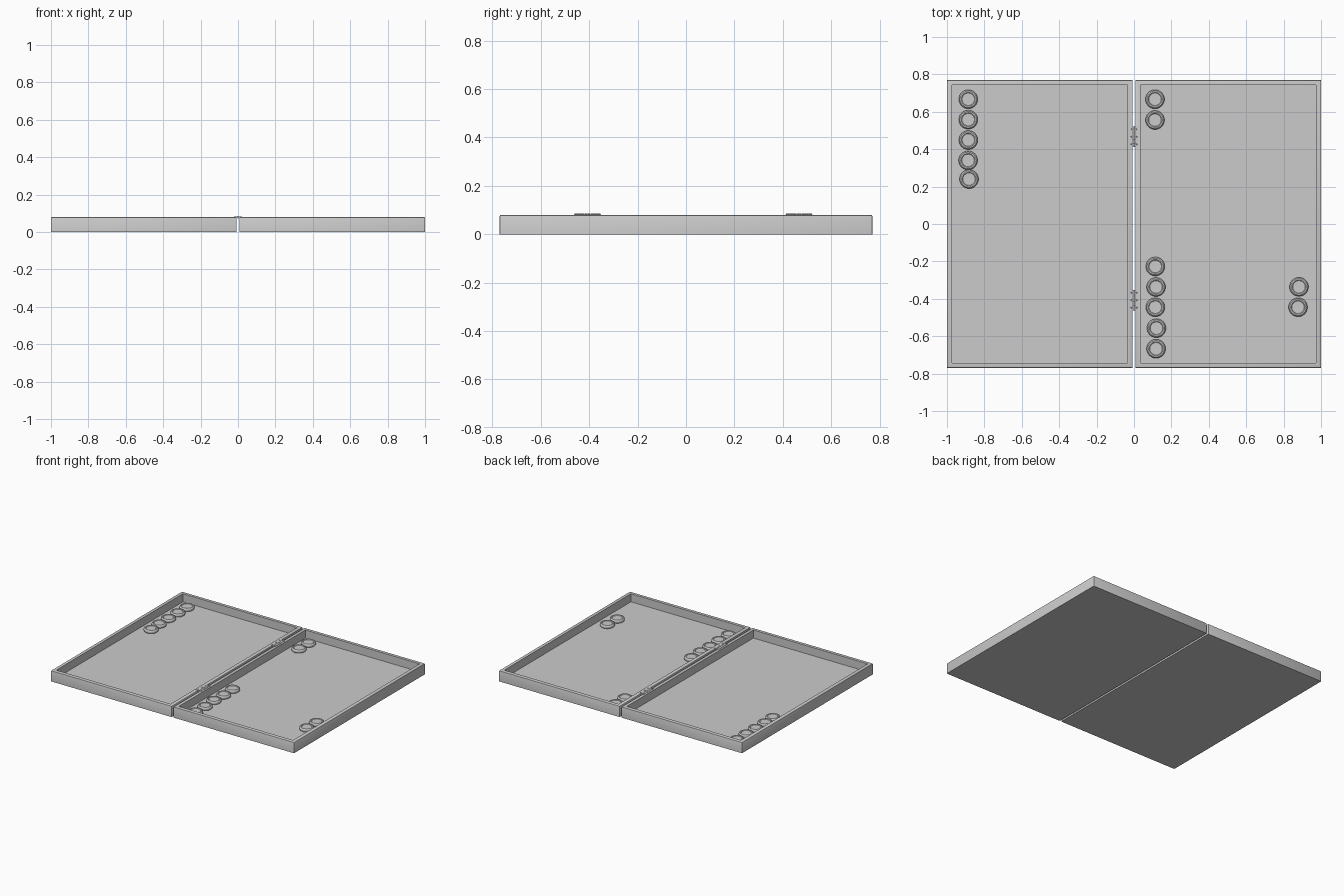
import bpy, bmesh, math
from mathutils import Matrix, Vector

if "Cube" in bpy.data.objects:
    bpy.data.objects.remove(bpy.data.objects["Cube"])

FLOOR_Z = 0.02


def finish(bm, name, smooth=False):
    bmesh.ops.recalc_face_normals(bm, faces=bm.faces)
    me = bpy.data.meshes.new(name)
    bm.to_mesh(me)
    bm.free()
    ob = bpy.data.objects.new(name, me)
    bpy.context.collection.objects.link(ob)
    if smooth:
        bpy.ops.object.select_all(action='DESELECT')
        ob.select_set(True)
        bpy.context.view_layer.objects.active = ob
        bpy.ops.object.shade_smooth_by_angle(angle=math.radians(35))
    return ob


def add_box(bm, lo, hi):
    lo, hi = Vector(lo), Vector(hi)
    m = Matrix.Translation((lo + hi) / 2) @ Matrix.Diagonal((*(hi - lo), 1))
    return bmesh.ops.create_cube(bm, size=1, matrix=m)['verts']


def tray(name, x0, x1):
    # open box: inset the top face and sink it to form the playing floor
    bm = bmesh.new()
    add_box(bm, (x0, -0.77, 0), (x1, 0.77, 0.08))
    outer = [e for e in bm.edges if max(v.co.z for v in e.verts) > 0.04]
    bm.faces.ensure_lookup_table()
    top = max(bm.faces, key=lambda f: f.calc_center_median().z)
    bmesh.ops.inset_region(bm, faces=[top], thickness=0.038)
    sunk = bmesh.ops.extrude_face_region(bm, geom=[top])['geom']
    bmesh.ops.delete(bm, geom=[top], context='FACES_ONLY') if top.is_valid else None
    for v in sunk:
        if isinstance(v, bmesh.types.BMVert):
            v.co.z = FLOOR_Z
    outer = [e for e in outer if e.is_valid]
    bmesh.ops.bevel(bm, geom=outer, offset=0.005, segments=2, profile=0.5,
                    affect='EDGES')
    return finish(bm, name, True)


def lathe(bm, profile, steps=40):
    verts = [bm.verts.new((r, 0, z)) for r, z in profile]
    edges = [bm.edges.new(p) for p in zip(verts, verts[1:])]
    bmesh.ops.spin(bm, geom=verts + edges, cent=(0, 0, 0), axis=(0, 0, 1),
                   angle=math.tau, steps=steps)
    bmesh.ops.remove_doubles(bm, verts=bm.verts, dist=1e-5)


def hinge(name, y):
    bm = bmesh.new()
    # leaves on the rims and screw heads
    for s in (-1, 1):
        xs = sorted((s * 0.005, s * 0.021))
        add_box(bm, (xs[0], y - 0.055, 0.079), (xs[1], y + 0.055, 0.082))
        for dy in (-0.04, 0, 0.04):
            m = Matrix.Translation((s * 0.0145, y + dy, 0.082))
            bmesh.ops.create_cone(bm, cap_ends=True, segments=12, radius1=0.004,
                                  radius2=0.003, depth=0.002, matrix=m)
    # knuckles of the barrel
    for i in range(5):
        m = Matrix.Translation((0, y + (i - 2) * 0.022, 0.079)) @ Matrix.Rotation(math.pi / 2, 4, 'X')
        bmesh.ops.create_cone(bm, cap_ends=True, segments=16, radius1=0.0065,
                              radius2=0.0065, depth=0.021, matrix=m)
    return finish(bm, name, True)


tray("left_tray", -1.0, -0.007)
tray("right_tray", 0.007, 1.0)
hinge("back_hinge", 0.467)
hinge("front_hinge", -0.407)

# checker: round-edged disc with a shallow dish on top
disc = [(0, 0), (0.044, 0), (0.048, 0.003), (0.0505, 0.008), (0.0505, 0.017),
        (0.048, 0.022), (0.044, 0.025), (0.037, 0.025), (0.033, 0.022), (0, 0.021)]
bm = bmesh.new()
lathe(bm, disc)
first = finish(bm, "checker", True)
spots = [(-0.886, 0.667), (-0.886, 0.558), (-0.886, 0.449), (-0.887, 0.34), (-0.882, 0.24),
         (0.112, 0.667), (0.112, 0.556),
         (0.114, -0.227), (0.118, -0.337), (0.114, -0.445), (0.12, -0.557), (0.118, -0.667),
         (0.882, -0.336), (0.877, -0.445)]
for i, (x, y) in enumerate(spots):
    ob = first if i == 0 else first.copy()
    if i:
        bpy.context.collection.objects.link(ob)
    ob.name = f"checker_{i + 1}"
    ob.location = (x, y, FLOOR_Z)
